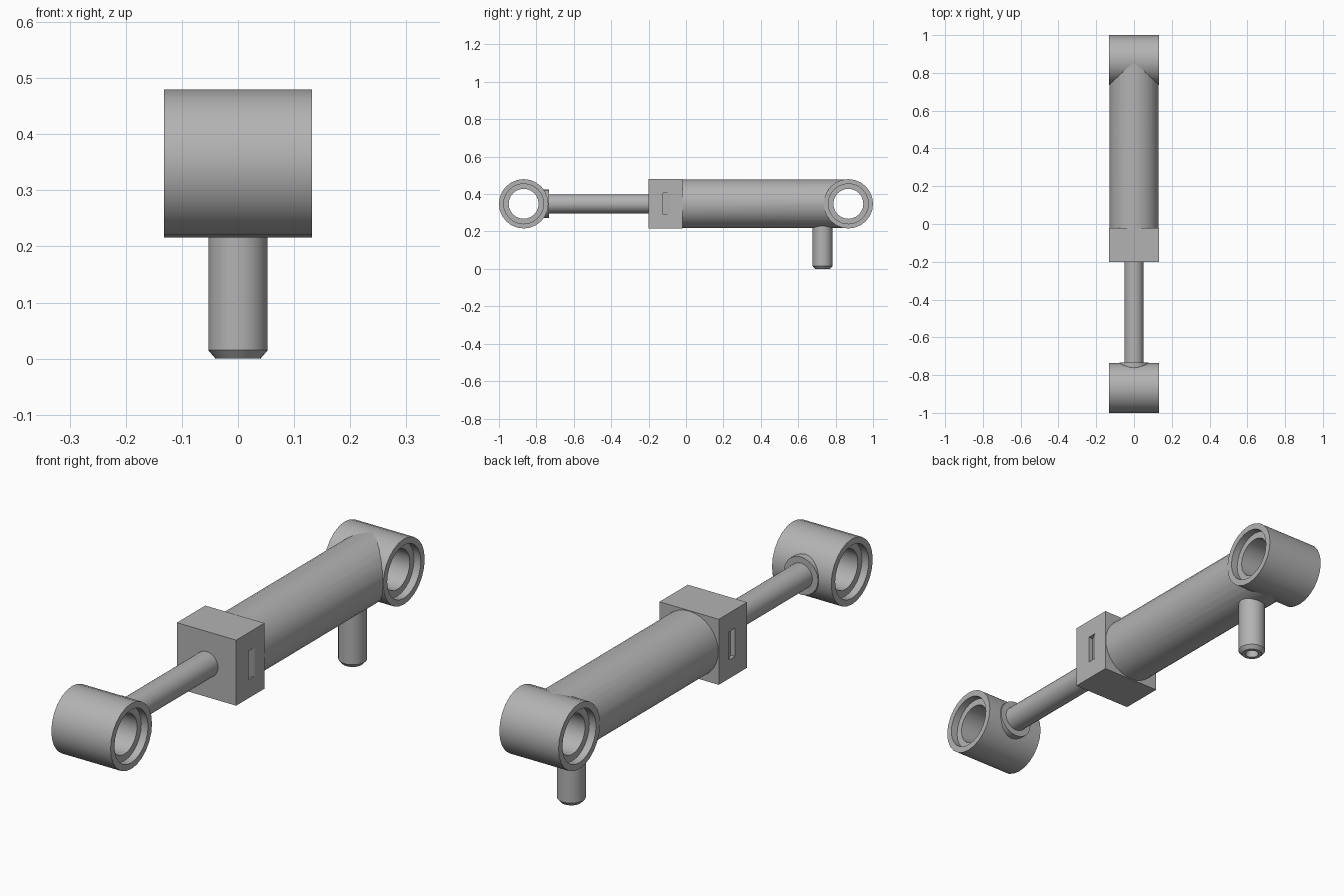
import bpy, bmesh, math
from mathutils import Matrix, Vector

cube = bpy.data.objects.get("Cube")
if cube:
    bpy.data.objects.remove(cube, do_unlink=True)

AXIS_Z = 0.348   # height of the cylinder axis
R = 0.132        # outer radius of the eyes and half width of the block
EYE_Y = 0.868

steel = bpy.data.materials.new("grey_steel")
steel.use_nodes = True
steel.diffuse_color = (0.45, 0.45, 0.45, 1)
steel.node_tree.nodes["Principled BSDF"].inputs["Base Color"].default_value = (0.45, 0.45, 0.45, 1)


def add_object(name, bm):
    bmesh.ops.recalc_face_normals(bm, faces=bm.faces[:])
    mesh = bpy.data.meshes.new(name)
    bm.to_mesh(mesh)
    bm.free()
    mesh.materials.append(steel)
    obj = bpy.data.objects.new(name, mesh)
    bpy.context.collection.objects.link(obj)
    return obj


def activate(obj):
    bpy.ops.object.select_all(action='DESELECT')
    obj.select_set(True)
    bpy.context.view_layer.objects.active = obj


def smooth(obj):
    activate(obj)
    bpy.ops.object.shade_smooth_by_angle(angle=math.radians(32))


def lathe(name, profile, axis, centre, sides, closed=False):
    """Revolve (radius, distance) points about an axis; open profiles get end caps."""
    bm = bmesh.new()
    turn = Vector((0, 0, 1)).rotation_difference(Vector(axis)).to_matrix().to_4x4()
    place = Matrix.Translation(centre) @ turn
    angles = [2 * math.pi * i / sides for i in range(sides)]
    rings = [[bm.verts.new(place @ Vector((r * math.cos(a), r * math.sin(a), d)))
              for a in angles] for r, d in profile]
    pairs = list(zip(rings, rings[1:]))
    if closed:
        pairs.append((rings[-1], rings[0]))
    else:
        bm.faces.new(rings[0])
        bm.faces.new(rings[-1])
    for lower, upper in pairs:
        for i in range(sides):
            j = (i + 1) % sides
            bm.faces.new((lower[i], lower[j], upper[j], upper[i]))
    return add_object(name, bm)


def cut(obj, cutter):
    cutter.hide_render = True
    mod = obj.modifiers.new("cut", 'BOOLEAN')
    mod.operation = 'DIFFERENCE'
    mod.solver = 'EXACT'
    mod.object = cutter
    activate(obj)
    bpy.ops.object.modifier_apply(modifier=mod.name)
    bpy.data.objects.remove(cutter, do_unlink=True)


# Mounting eyes: bored rings with a counterbore on each side
bore, counter, step = 0.08, 0.107, R - 0.03
eye_profile = [(R, -R), (R, R), (counter, R), (counter, step),
               (bore, step), (bore, -step), (counter, -step), (counter, -R)]
for name, y in (("rod_eye", -EYE_Y), ("barrel_eye", EYE_Y)):
    smooth(lathe(name, eye_profile, (1, 0, 0), (0, y, AXIS_Z), 24, closed=True))

# Barrel, hollowed at the back so it wraps the eye
barrel = lathe("barrel", [(0.13, -0.03), (0.13, EYE_Y)], (0, 1, 0), (0, 0, AXIS_Z), 32)
cut(barrel, lathe("eye_cutter", [(0.12, -0.3), (0.12, 0.3)], (1, 0, 0),
                  (0, EYE_Y, AXIS_Z), 24))
smooth(barrel)

# Piston rod and its collar
smooth(lathe("piston_rod", [(0.051, -0.75), (0.051, -0.15)], (0, 1, 0), (0, 0, AXIS_Z), 24))
smooth(lathe("rod_collar", [(0.076, -0.77), (0.076, -0.732)], (0, 1, 0), (0, 0, AXIS_Z), 24))

# Square gland block with a ramped slot on each side
bm = bmesh.new()
bmesh.ops.create_cube(bm, size=1, matrix=Matrix.Translation((0, -0.11, AXIS_Z))
                      @ Matrix.Diagonal((2 * R, 0.18, 2 * R, 1)))
block = add_object("gland_block", bm)
for side in (-1, 1):
    bm = bmesh.new()
    outline = [(R + 0.02, -0.123), (R - 0.02, -0.123), (R, -0.085), (R + 0.02, -0.085)]
    face = bm.faces.new([bm.verts.new((side * x, y, AXIS_Z - 0.057)) for x, y in outline])
    top = bmesh.ops.extrude_face_region(bm, geom=[face])["geom"]
    bmesh.ops.translate(bm, vec=(0, 0, 0.114),
                        verts=[g for g in top if isinstance(g, bmesh.types.BMVert)])
    cut(block, add_object("slot_cutter", bm))

# Port pin below the barrel, chamfered and drilled at the bottom
smooth(lathe("port_pin", [(0.026, 0.06), (0.026, 0), (0.04, 0), (0.053, 0.015), (0.053, 0.25)],
             (0, 0, 1), (0, 0.73, 0), 24))
